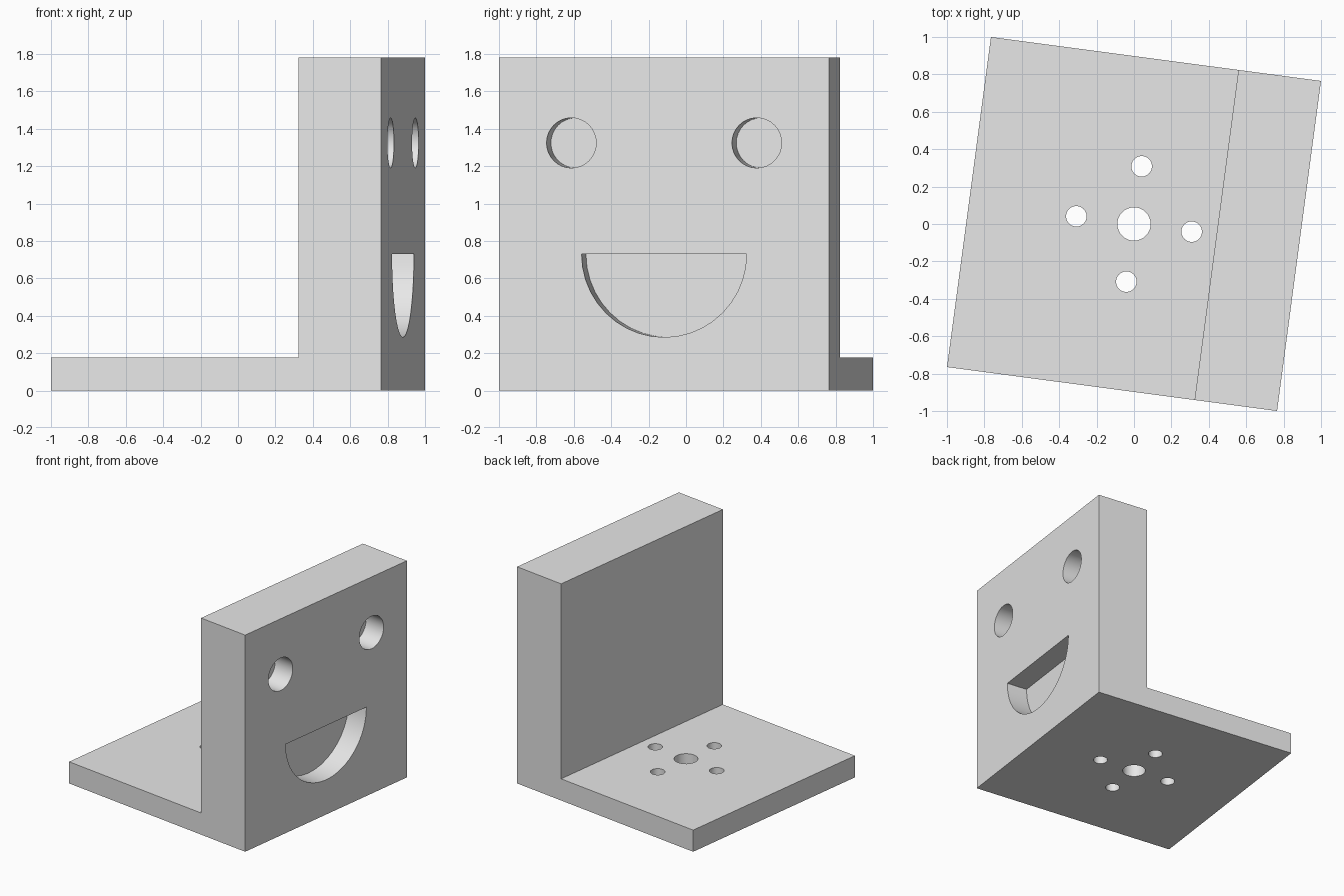
import bpy, bmesh
from math import sin, cos, pi, radians
from mathutils import Vector

cube = bpy.data.objects.get("Cube")
if cube:
    bpy.data.objects.remove(cube, do_unlink=True)

HALF = 0.89          # half the side of the square footprint
PLATE = 0.178        # base thickness and recess depth
TURN = radians(-7.58)

grey = bpy.data.materials.new("light grey")
grey.use_nodes = True
grey.diffuse_color = (0.8, 0.8, 0.8, 1)
grey.node_tree.nodes["Principled BSDF"].inputs["Base Color"].default_value = (0.8, 0.8, 0.8, 1)


def prism(name, points, sweep):
    """Extrude a flat outline along a vector."""
    bm = bmesh.new()
    face = bm.faces.new([bm.verts.new(p) for p in points])
    new = bmesh.ops.extrude_face_region(bm, geom=[face])["geom"]
    bmesh.ops.translate(bm, vec=Vector(sweep), verts=[v for v in new if isinstance(v, bmesh.types.BMVert)])
    bmesh.ops.recalc_face_normals(bm, faces=bm.faces)
    mesh = bpy.data.meshes.new(name)
    bm.to_mesh(mesh)
    bm.free()
    mesh.materials.append(grey)
    obj = bpy.data.objects.new(name, mesh)
    bpy.context.collection.objects.link(obj)
    return obj


def circle(radius, steps=32):
    return [(radius * cos(2 * pi * i / steps), radius * sin(2 * pi * i / steps)) for i in range(steps)]


# L-shaped bracket: thin base with a thick upright wall
profile = [(-HALF, 0), (HALF, 0), (HALF, 2 * HALF), (HALF / 2, 2 * HALF), (HALF / 2, PLATE), (-HALF, PLATE)]
bracket = prism("bracket", [(x, -HALF, z) for x, z in profile], (0, 2 * HALF, 0))

# Bolt holes through the base
cutters = []
for x, y, r in [(0, 0, 0.089), (0.311, 0, 0.055), (-0.311, 0, 0.055), (0, 0.311, 0.055), (0, -0.311, 0.055)]:
    cutters.append(prism("bolt_hole_cutter", [(x + a, y + b, -0.1) for a, b in circle(r)], (0, 0, 0.4)))

# Round eye recesses and half-round mouth recess in the outer wall face
floor = HALF - PLATE
for side in (-1, 1):
    cutters.append(prism("eye_cutter", [(floor, side * 0.5 + a, 1.324 + b) for a, b in circle(0.134)], (0.3, 0, 0)))
arc = [pi + pi * i / 20 for i in range(21)]
cutters.append(prism("mouth_cutter", [(floor, 0.445 * cos(t), 0.73 + 0.445 * sin(t)) for t in arc], (0.3, 0, 0)))

bpy.ops.object.select_all(action='DESELECT')
bpy.context.view_layer.objects.active = bracket
bracket.select_set(True)
for cutter in cutters:
    cutter.hide_render = True
    mod = bracket.modifiers.new("cut", 'BOOLEAN')
    mod.operation = 'DIFFERENCE'
    mod.solver = 'EXACT'
    mod.object = cutter
    bpy.ops.object.modifier_apply(modifier=mod.name)
    bpy.data.objects.remove(cutter, do_unlink=True)

bracket.rotation_euler.z = TURN
bpy.ops.object.shade_smooth_by_angle(angle=radians(30))
